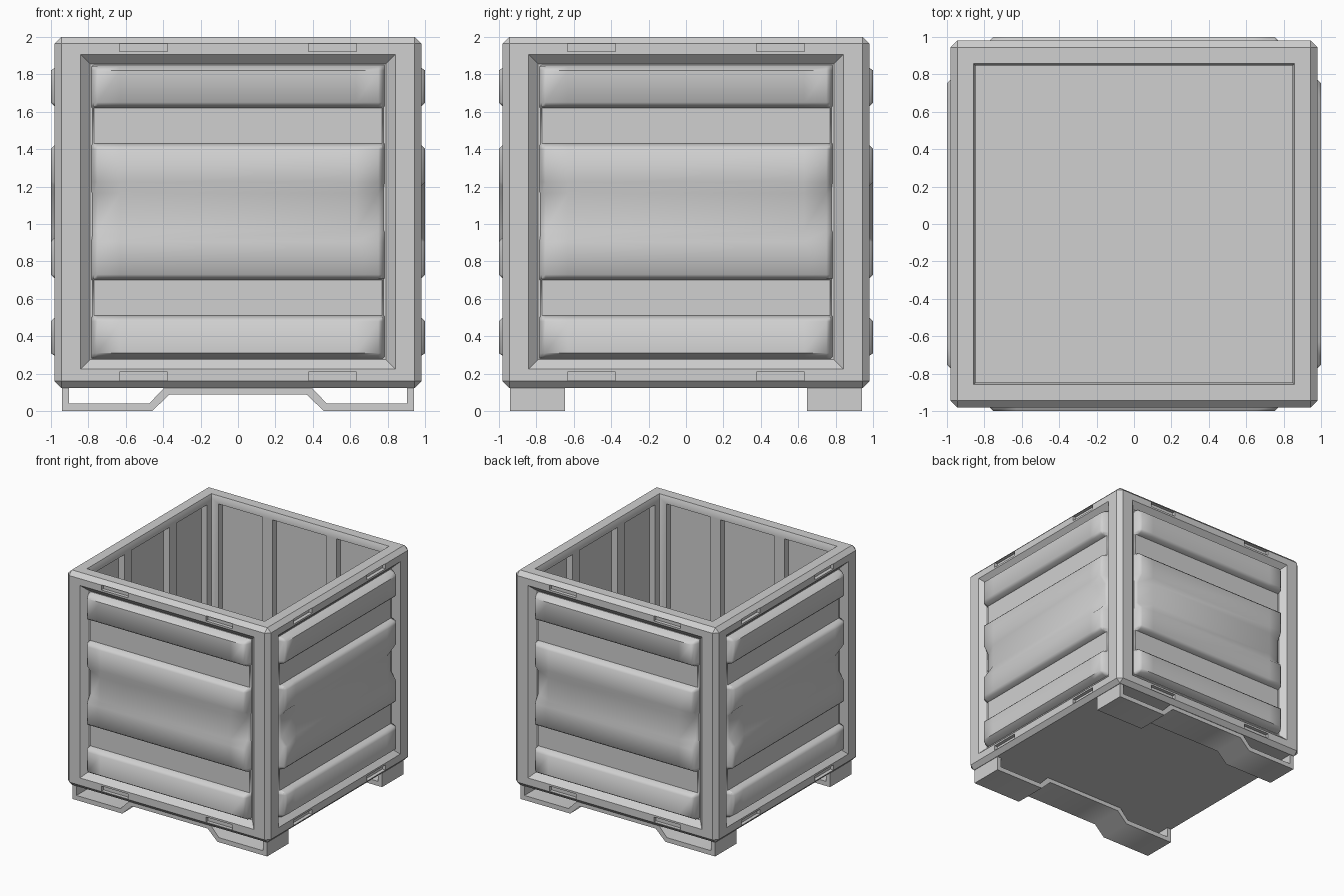
import bpy, bmesh, math
from mathutils import Matrix

if "Cube" in bpy.data.objects:
    bpy.data.objects.remove(bpy.data.objects["Cube"], do_unlink=True)

GREY = (0.63, 0.63, 0.63, 1)
MID = 1.065            # height of the middle of the side walls

metal = bpy.data.materials.new("grey metal")
metal.use_nodes = True
metal.diffuse_color = GREY
bsdf = next(n for n in metal.node_tree.nodes if n.type == "BSDF_PRINCIPLED")
bsdf.inputs["Base Color"].default_value = GREY


def finish(bm, name, angle=30, closed=True):
    if closed:
        bmesh.ops.recalc_face_normals(bm, faces=bm.faces)
    mesh = bpy.data.meshes.new(name)
    bm.to_mesh(mesh)
    bm.free()
    mesh.materials.append(metal)
    smooth(mesh, angle)
    obj = bpy.data.objects.new(name, mesh)
    bpy.context.scene.collection.objects.link(obj)
    return obj


def smooth(mesh, angle):
    mesh.shade_smooth()
    mesh.set_sharp_from_angle(angle=math.radians(angle))


def loft(bm, rings):
    """Closed solid through a stack of four-cornered rings."""
    loops = [[bm.verts.new(p) for p in ring] for ring in rings]
    for a, b in zip(loops, loops[1:]):
        for i in range(4):
            j = (i + 1) % 4
            bm.faces.new((a[i], a[j], b[j], b[i]))
    bm.faces.new(loops[0][::-1])
    bm.faces.new(loops[-1])


def wall_ring(side, depth, u0, u1, z0, z1):
    """Rectangle parallel to one of the four walls."""
    turn = Matrix.Rotation(side * math.pi / 2, 3, "Z")
    corners = ((u0, z0), (u1, z0), (u1, z1), (u0, z1))
    return [turn @ Matrix.Translation((u, -depth, z)).translation for u, z in corners]


def wall_block(bm, side, d0, d1, rect):
    loft(bm, [wall_ring(side, d0, *rect), wall_ring(side, d1, *rect)])


# chamfered outer box
bm = bmesh.new()
bmesh.ops.create_cube(bm, size=1)
bmesh.ops.scale(bm, vec=(1.96, 1.96, 1.875), verts=bm.verts)
bmesh.ops.translate(bm, vec=(0, 0, 1.0625), verts=bm.verts)
bmesh.ops.bevel(bm, geom=bm.edges[:], offset=0.036, segments=1, affect="EDGES")
body = finish(bm, "crate_frame")

# open cavity with a slightly flared lip
bm = bmesh.new()
loft(bm, [[(x * r, y * r, z) for x, y in ((-1, -1), (1, -1), (1, 1), (-1, 1))]
          for r, z in ((0.846, 0.16), (0.846, 1.97), (0.858, 2.0), (0.858, 2.1))])
cavity = finish(bm, "cavity_cutter")

# panel recesses, handle slots and inner bays on each wall
bm = bmesh.new()
for side in range(4):
    loft(bm, [wall_ring(side, d, -h, h, MID - h, MID + h)
              for d, h in ((0.93, 0.79), (0.985, 0.845))])
    for u in (-0.505, 0.505):
        for z in (0.187, 1.943):
            wall_block(bm, side, 0.95, 1.02, (u - 0.128, u + 0.128, z - 0.022, z + 0.022))
    for u0, u1 in ((-0.78, -0.36), (-0.26, 0.26), (0.36, 0.78)):
        wall_block(bm, side, 0.80, 0.90, (u0, u1, 0.2, 1.935))
details = finish(bm, "detail_cutter")

for cutter in (cavity, details):
    cutter.hide_render = True
    mod = body.modifiers.new(cutter.name, "BOOLEAN")
    mod.operation = "DIFFERENCE"
    mod.solver = "EXACT"
    mod.object = cutter
bpy.context.view_layer.update()
graph = bpy.context.evaluated_depsgraph_get()
cut_mesh = bpy.data.meshes.new_from_object(body.evaluated_get(graph))
body.modifiers.clear()
body.data = cut_mesh
smooth(cut_mesh, 30)
for cutter in (cavity, details):
    bpy.data.objects.remove(cutter, do_unlink=True)

# ribbed panels: rib depth by height, capped by the taper at each end
half_rows = [(0.1, 1), (0.16, 1), (0.335, 1), (0.355, 0.98), (0.365, 0.94),
             (0.555, 0.94), (0.565, 0.98), (0.585, 1), (0.755, 1), (0.775, 0.97),
             (0.787, 0.92)]
half_cols = [(0.63, 1, 1), (0.75, 1, 0.945), (0.77, 0.98, 0.94), (0.786, 0.92, 0.92)]
rows = [(-h, d) for h, d in reversed(half_rows)] + half_rows
cols = [(-u, a, b) for u, a, b in reversed(half_cols)] + half_cols


def panel(name, side):
    bm = bmesh.new()
    grid = []
    for h, depth in rows:
        dented = abs(h) < 0.12
        grid.append([bm.verts.new((u, -min(depth, dent if dented else full), MID + h))
                     for u, full, dent in cols])
    for low, high in zip(grid, grid[1:]):
        for i in range(len(cols) - 1):
            bm.faces.new((low[i], low[i + 1], high[i + 1], high[i]))
    bm.transform(Matrix.Rotation(side * math.pi / 2, 4, "Z"))
    finish(bm, name, 50, closed=False)


for side, label in enumerate(("front", "left", "back", "right")):
    panel(label + "_panel", side)

# bent-strip skids under the front and back edges
outer = [(0.94, 0.135), (0.94, 0), (0.46, 0), (0.365, 0.09)]
inner = [(0.385, 0.135), (0.475, 0.04), (0.902, 0.04), (0.902, 0.135)]


def mirrored(points):
    return [(-x, z) for x, z in reversed(points)]


outline = outer + mirrored(outer) + mirrored(inner) + inner
for name, y in (("front_skid", -0.94), ("back_skid", 0.645)):
    bm = bmesh.new()
    face = bm.faces.new([bm.verts.new((x, y, z)) for x, z in outline])
    grown = bmesh.ops.extrude_face_region(bm, geom=[face], use_keep_orig=True)
    bmesh.ops.translate(bm, vec=(0, 0.295, 0),
                        verts=[v for v in grown["geom"] if isinstance(v, bmesh.types.BMVert)])
    finish(bm, name, 50)
